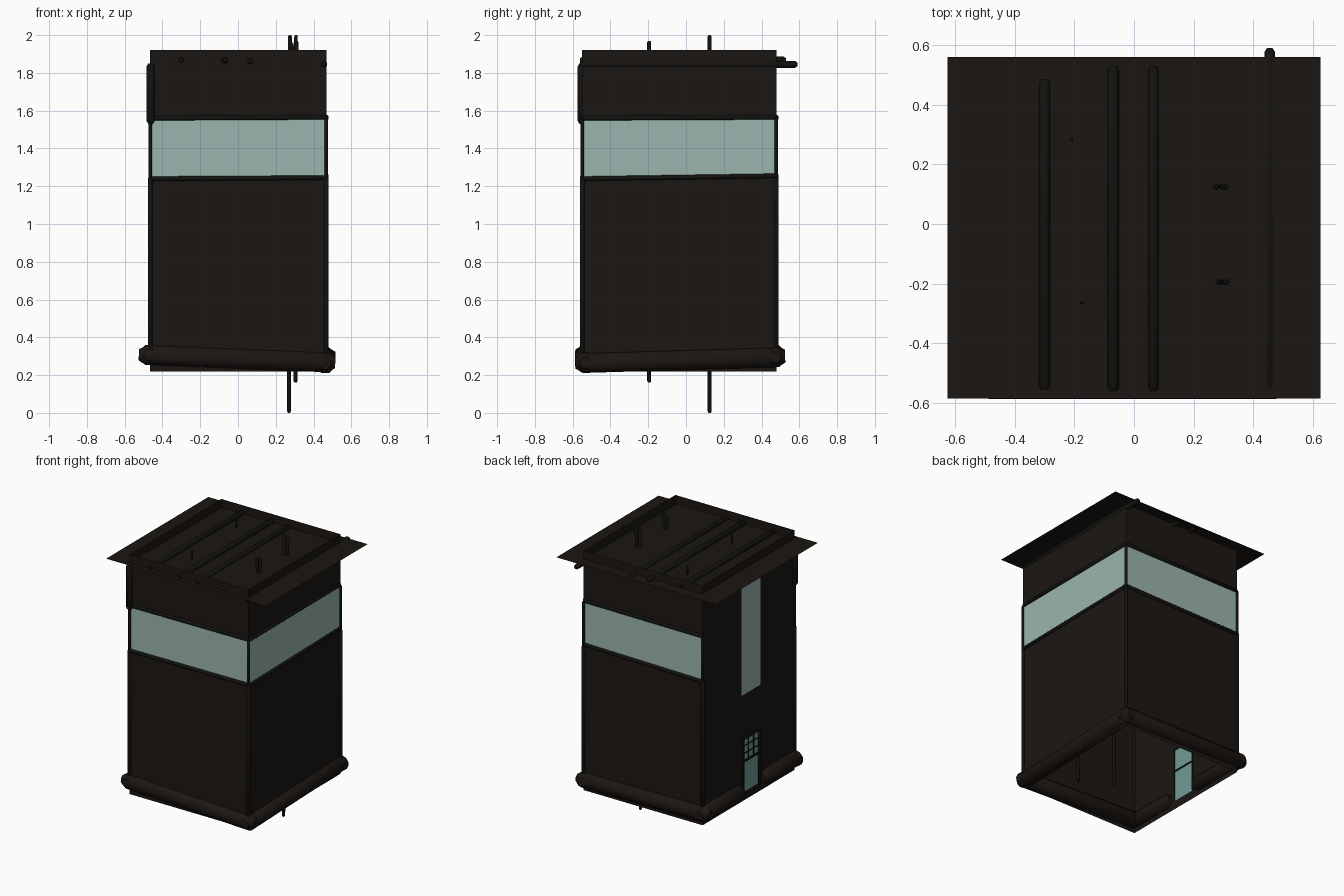
import bpy, bmesh, math
from mathutils import Vector

if "Cube" in bpy.data.objects:
    bpy.data.objects.remove(bpy.data.objects["Cube"])


def material(name, rgb):
    m = bpy.data.materials.new(name)
    m.diffuse_color = (*rgb, 1)
    m.use_nodes = True
    m.node_tree.nodes["Principled BSDF"].inputs["Base Color"].default_value = m.diffuse_color
    return m


PLASTER = material("dark_plaster", (0.011, 0.008, 0.006))
TIMBER = material("dark_timber", (0.006, 0.006, 0.005))
GLASS = material("pale_glass", (0.33, 0.46, 0.42))
TEAL = material("door_teal", (0.16, 0.33, 0.31))
LAMP = material("lamp_yellow", (0.6, 0.5, 0.08))


def finish(name, bm, mat):
    me = bpy.data.meshes.new(name)
    bm.to_mesh(me)
    bm.free()
    me.materials.append(mat)
    ob = bpy.data.objects.new(name, me)
    bpy.context.collection.objects.link(ob)
    return ob


def panel(name, quads, mat):
    """Thin sheet made of quads, each given as four corners."""
    bm = bmesh.new()
    for q in quads:
        bm.faces.new([bm.verts.new(p) for p in q])
    return finish(name, bm, mat)


def log(name, a, b, r, sides=8, mat=TIMBER):
    """Round timber from a to b with blunted ends."""
    a, b = Vector(a), Vector(b)
    length = (b - a).length
    rot = (b - a).to_track_quat('Z', 'Y')
    e = min(r * 0.7, length / 3)
    bm = bmesh.new()
    rings = []
    for z, k in ((0, 0.55), (e, 1), (length - e, 1), (length, 0.55)):
        rings.append([bm.verts.new(a + rot @ Vector((
            r * k * math.cos(2 * math.pi * (i + .5) / sides),
            r * k * math.sin(2 * math.pi * (i + .5) / sides), z))) for i in range(sides)])
    for lo, hi in zip(rings, rings[1:]):
        for i in range(sides):
            j = (i + 1) % sides
            bm.faces.new((lo[i], lo[j], hi[j], hi[i]))
    bm.faces.new(rings[0][::-1])
    bm.faces.new(rings[-1])
    ob = finish(name, bm, mat)
    for p in ob.data.polygons:
        p.use_smooth = len(p.vertices) == 4
    ob.data.set_sharp_from_angle(angle=math.radians(50))
    return ob


X0, X1, Y0, Y1 = -0.465, 0.468, -0.55, 0.478
Z0, Z1 = 0.22, 1.92
FL, FR, BR, BL = (X0, Y0), (X1, Y0), (X1, Y1), (X0, Y1)


def span(a, b, za0, zb0, za1, zb1):
    return [(*a, za0), (*b, zb0), (*b, zb1), (*a, za1)]


# Three walls with a full-width window band: corners, band bottom and top heights
for side, a, b, lo, hi in (("front", FL, FR, (1.24, 1.245), (1.56, 1.565)),
                           ("right", FR, BR, (1.24, 1.255), (1.56, 1.565)),
                           ("back", BR, BL, (1.255, 1.24), (1.565, 1.56))):
    panel(side + "_wall", [span(a, b, Z0, Z0, *lo), span(a, b, *hi, Z1, Z1)], PLASTER)
    panel(side + "_window_band", [span(a, b, *lo, *hi)], GLASS)
    log(side + "_window_sill", (*a, lo[0]), (*b, lo[1]), 0.013)
    log(side + "_window_head", (*a, hi[0]), (*b, hi[1]), 0.013)

# Left wall with a tall window and a door opening
W0, W1, D0, D1 = 0.04, -0.17, 0.03, -0.15
DZ0, DZ1 = 0.28, 0.66


def left(y0, y1, z0, z1, x=X0):
    return span((x, y0), (x, y1), z0, z0, z1, z1)


panel("left_wall", [left(Y1, W0, Z0, Z1), left(W1, Y0, Z0, Z1),
                    left(W0, W1, DZ1, 0.97), left(W0, W1, 1.86, Z1),
                    left(W0, D0, Z0, DZ1), left(D1, W1, Z0, DZ1),
                    left(D0, D1, Z0, DZ0)], PLASTER)
panel("tall_window", [left(W0, W1, 0.97, 1.86)], GLASS)

# Door with glazing bars
panel("door", [left(D0, D1, DZ0, DZ1)], TEAL)
xd = X0 - 0.004
for y in (D0, D1):
    log("door_jamb", (xd, y, DZ0), (xd, y, DZ1), 0.009, 6)
for z in (DZ1, 0.5):
    log("door_rail", (xd, D0 + 0.015, z), (xd, D1 - 0.015, z), 0.009, 6)
for i in (1, 2):
    y = D0 + (D1 - D0) * i / 3
    log("door_bar", (xd, y, 0.5), (xd, y, DZ1), 0.004, 6)
    z = 0.5 + (DZ1 - 0.5) * i / 3
    log("door_cross_bar", (xd, D0, z), (xd, D1, z), 0.004, 6)

# Flat overhanging roof sheet, slightly below the wall tops
RZ = 1.86
panel("roof", [[(-.625, -.585, RZ), (.625, -.585, RZ), (.625, .56, RZ), (-.625, .56, RZ)]], PLASTER)

# Roof beams
for x, y0, y1, z, r in ((-0.3, -0.555, 0.485, 1.867, 0.019), (-0.07, -0.56, 0.53, 1.867, 0.02),
                        (0.065, -0.56, 0.53, 1.862, 0.018), (0.455, -0.56, 0.59, 1.845, 0.018)):
    log("roof_beam", (x, y0, z), (x, y1, z), r, 10)

# Heavy foundation logs, the left one broken by the door
R = 0.056
log("front_base_log", (-0.525, -0.535, 0.308), (0.515, -0.535, 0.265), R, 8, PLASTER)
log("right_base_log", (0.462, -0.585, 0.262), (0.462, 0.525, 0.295), R, 8, PLASTER)
log("back_base_log", (0.515, 0.473, 0.295), (-0.525, 0.473, 0.305), R, 8, PLASTER)
log("left_base_log", (-0.47, 0.525, 0.305), (-0.47, 0.05, 0.305), R, 8, PLASTER)
log("left_base_log", (-0.47, -0.18, 0.305), (-0.47, -0.585, 0.308), R, 8, PLASTER)

# Corner posts beside walls and windows
for x, y in (FL, FR, BR, BL):
    log("corner_post", (x, y, 0.3), (x, y, 1.25), 0.013)
    log("window_corner_post", (x, y, 1.24), (x, y, 1.56), 0.01)
log("upper_corner_post", (-0.463, -0.552, 1.53), (-0.463, -0.552, 1.85), 0.024)

# Ladder rails rising through the roof, each with a second prong
log("ladder_rail", (0.27, 0.125, 0.0), (0.275, 0.125, 2.0), 0.011)
log("ladder_rail", (0.305, -0.195, 0.16), (0.31, -0.195, 1.97), 0.011)
log("ladder_prong", (0.29, 0.125, 1.8), (0.308, 0.125, 2.0), 0.01)
log("ladder_prong", (0.295, -0.195, 1.8), (0.282, -0.195, 1.96), 0.01)

# Small roof pegs
for x, y in ((-0.21, 0.285), (-0.175, -0.265)):
    log("roof_peg", (x, y, 1.8), (x, y, 1.92), 0.006, 6)

# Small lamp inside
bm = bmesh.new()
bmesh.ops.create_icosphere(bm, subdivisions=2, radius=0.02)
bmesh.ops.translate(bm, vec=(0, 0, 0.6), verts=bm.verts)
finish("lamp", bm, LAMP)
